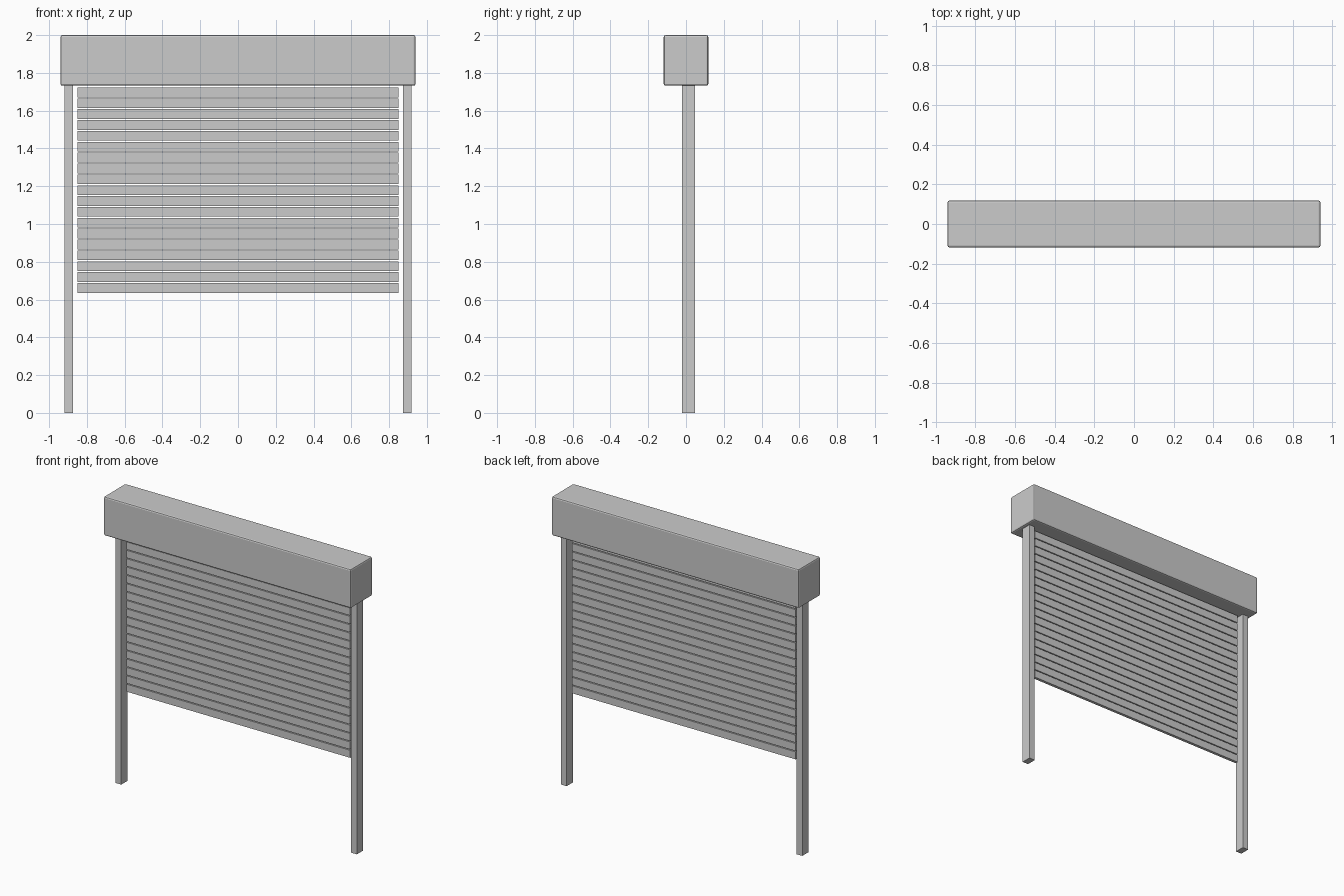
import bpy

if "Cube" in bpy.data.objects:
    bpy.data.objects.remove(bpy.data.objects["Cube"])


def box(name, x, y, z, bevel=0.0):
    """Box from (min, max) ranges on each axis, with optional bevelled edges."""
    ranges = (x, y, z)
    bpy.ops.mesh.primitive_cube_add(size=1, location=[(a + b) / 2 for a, b in ranges])
    ob = bpy.context.object
    ob.name = name
    ob.scale = [b - a for a, b in ranges]
    bpy.ops.object.transform_apply(location=False, rotation=False, scale=True)
    if bevel:
        mod = ob.modifiers.new("edge_bevel", 'BEVEL')
        mod.width = bevel
        mod.segments = 2
    return ob


# Housing for the rolled-up shutter
box("shutter_housing", (-0.94, 0.94), (-0.118, 0.118), (1.732, 2.0), bevel=0.01)

# Side guide rails
for name, cx in (("left_rail", -0.896), ("right_rail", 0.896)):
    box(name, (cx - 0.022, cx + 0.022), (-0.02, 0.048), (0.0, 1.735))

# Curtain of separate horizontal slats
SLATS, BOTTOM, PITCH, HEIGHT = 19, 0.636, 0.0575, 0.0515
for i in range(SLATS):
    z = BOTTOM + i * PITCH
    box(f"slat_{i + 1:02d}", (-0.85, 0.85), (0.004, 0.024), (z, z + HEIGHT))
